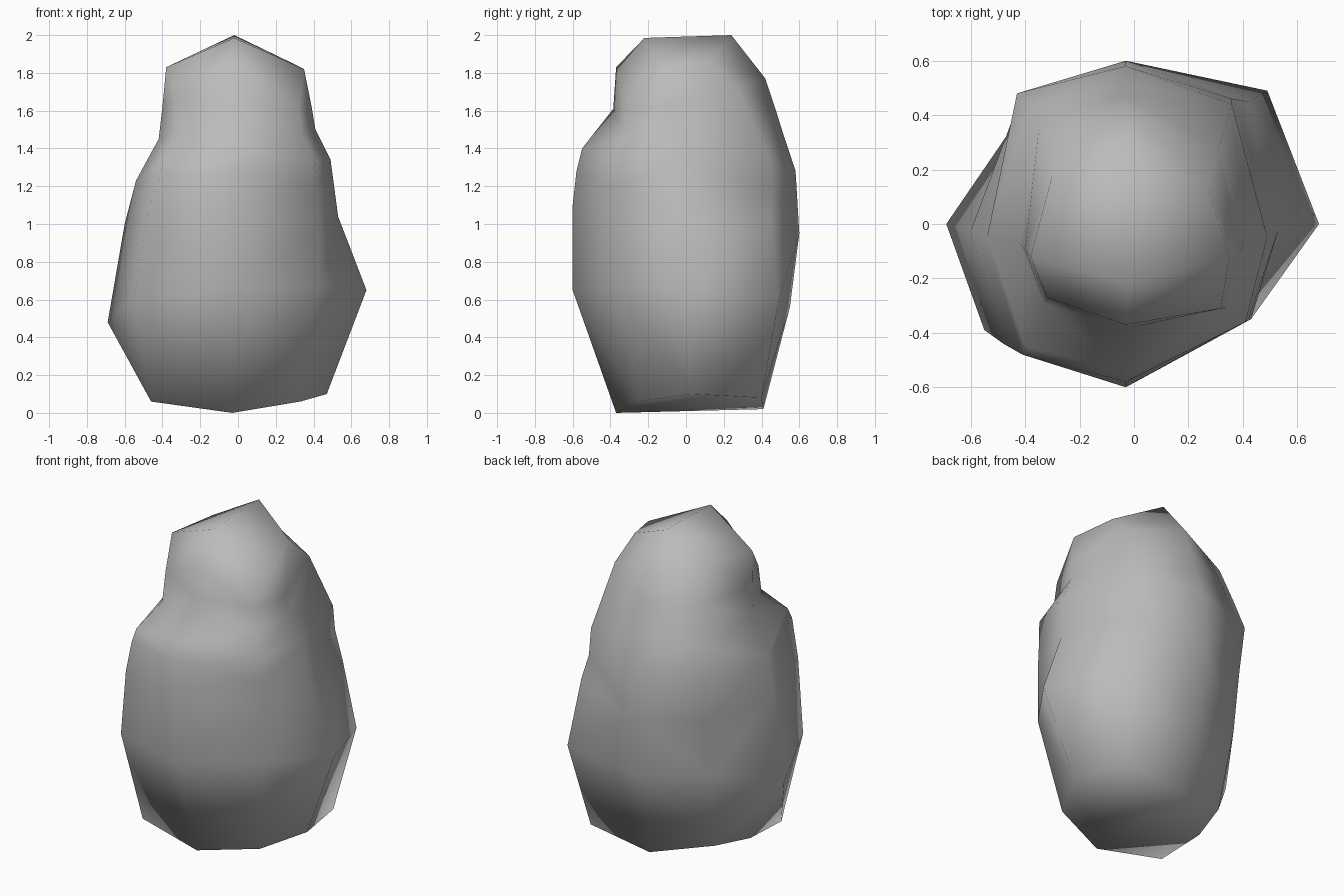
import bpy
import bmesh

cube = bpy.data.objects.get("Cube")
if cube:
    bpy.data.objects.remove(cube, do_unlink=True)

stone = bpy.data.materials.new("stone_grey")
stone.use_nodes = True
colour = (0.5, 0.5, 0.5, 1)
stone.diffuse_color = colour
stone.node_tree.nodes["Principled BSDF"].inputs["Base Color"].default_value = colour

# Profiles of the four sides from base to crown: (reach, height)
right_profile = [(.47, .1), (.68, .65), (.53, 1.04), (.49, 1.34),
                 (.41, 1.5), (.39, 1.62), (.35, 1.82)]
back_profile = [(.41, .02), (.55, .56), (.6, .95), (.58, 1.28),
                (.52, 1.46), (.47, 1.62), (.42, 1.77)]
left_profile = [(.47, .08), (.69, .48), (.6, 1), (.54, 1.23),
                (.42, 1.45), (.4, 1.62), (.38, 1.83)]
front_profile = [(.37, 0), (.6, .65), (.6, 1.1), (.58, 1.28),
                 (.55, 1.4), (.385, 1.61), (.37, 1.83)]

# Worn corner ridges between the sides: (x reach, y reach, height)
back_right_ridge = [(.39, .4, .08), (.49, .49, .59), (.42, .45, 1.02),
                    (.36, .46, 1.19), (.36, .44, 1.35), (.31, .27, 1.72),
                    (.27, .13, 1.86)]
back_left_ridge = [(.4, .28, .11), (.43, .38, .6), (.43, .43, .96),
                   (.43, .48, 1.24), (.39, .43, 1.42), (.35, .35, 1.65),
                   (.3, .18, 1.85)]
front_left_ridge = [(.46, .3, .06), (.55, .39, .61), (.48, .44, 1.05),
                    (.41, .48, 1.27), (.4, .45, 1.34), (.33, .29, 1.47),
                    (.32, .27, 1.66)]
front_right_ridge = [(.33, .25, .06), (.43, .35, .67), (.43, .35, 1),
                     (.42, .35, 1.2), (.41, .36, 1.34), (.34, .31, 1.47),
                     (.32, .31, 1.61)]


def flank(profile, sign):
    # Right and left sides lean slightly forward as they rise
    return [(sign * r, -.024 * (k - 1), z) for k, (r, z) in enumerate(profile)]


def end(profile, sign):
    return [(-.03, sign * r, z) for r, z in profile]


def corner(ridge, sx, sy):
    return [(sx * x, sy * y, z) for x, y, z in ridge]


# Boulder body skinned between eight columns, anticlockwise from the right side
columns = [
    flank(right_profile, 1), corner(back_right_ridge, 1, 1),
    end(back_profile, 1), corner(back_left_ridge, -1, 1),
    flank(left_profile, -1), corner(front_left_ridge, -1, -1),
    end(front_profile, -1), corner(front_right_ridge, 1, -1),
]
bm = bmesh.new()
rings = [[bm.verts.new(p) for p in level] for level in zip(*columns)]
for low, high in zip(rings, rings[1:]):
    for i in range(8):
        j = (i + 1) % 8
        bm.faces.new((low[i], low[j], high[j], high[i]))

# Underside folded along a front-to-back keel
base = rings[0]
bm.faces.new((base[2], base[1], base[0], base[7], base[6]))
bm.faces.new((base[6], base[5], base[4], base[3], base[2]))

# Crown folded along a short ridge
front = bm.verts.new((-.02, -.22, 1.985))
back = bm.verts.new((-.02, .24, 2))
top = rings[-1]
for i in range(8):
    tip = back if i < 4 else front
    bm.faces.new((top[i], top[(i + 1) % 8], tip))
bm.faces.new((top[0], back, front))
bm.faces.new((top[4], front, back))

bmesh.ops.triangulate(bm, faces=bm.faces[:])
bmesh.ops.recalc_face_normals(bm, faces=bm.faces[:])
for face in bm.faces:
    face.smooth = True

mesh = bpy.data.meshes.new("boulder")
bm.to_mesh(mesh)
bm.free()
mesh.materials.append(stone)
boulder = bpy.data.objects.new("boulder", mesh)
bpy.context.collection.objects.link(boulder)
